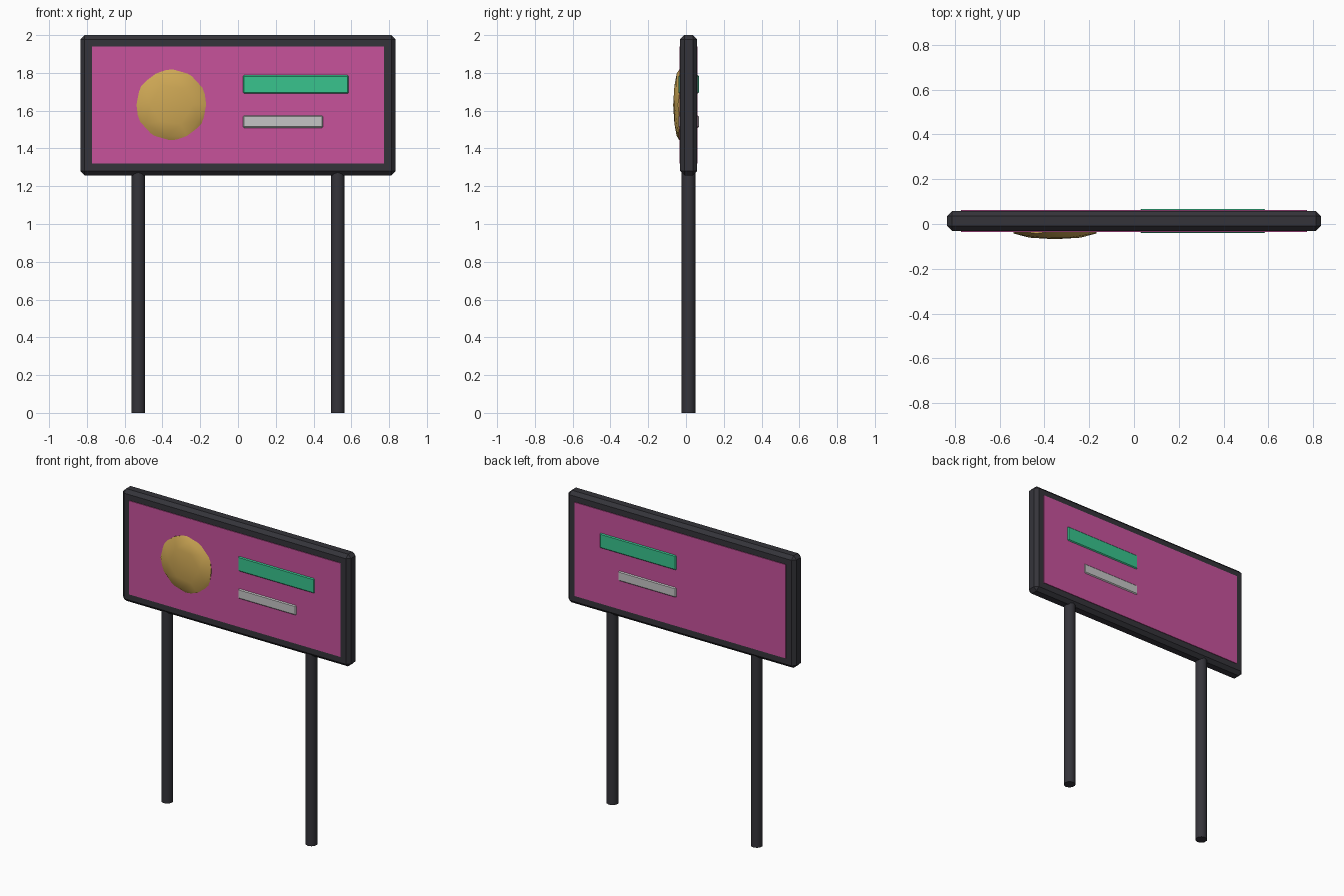
import bpy, bmesh
from mathutils import Matrix

if "Cube" in bpy.data.objects:
    bpy.data.objects.remove(bpy.data.objects["Cube"])

MID_Y = 0.0135      # centre plane of the sign
MID_Z = 1.629       # centre height of the board


def material(name, rgb):
    m = bpy.data.materials.new(name)
    m.diffuse_color = (*rgb, 1)
    m.use_nodes = True
    m.node_tree.nodes["Principled BSDF"].inputs["Base Color"].default_value = m.diffuse_color
    return m


FRAME = material("charcoal", (0.035, 0.034, 0.042))
PANEL = material("magenta", (0.57, 0.085, 0.33))
GREEN = material("green", (0.04, 0.55, 0.27))
GREY = material("light grey", (0.56, 0.56, 0.56))
GOLD = material("gold", (0.62, 0.39, 0.09))


def finish(name, bm, mat, smooth=None):
    me = bpy.data.meshes.new(name)
    bm.to_mesh(me)
    bm.free()
    ob = bpy.data.objects.new(name, me)
    bpy.context.collection.objects.link(ob)
    me.materials.append(mat)
    if smooth:
        bpy.ops.object.select_all(action='DESELECT')
        ob.select_set(True)
        bpy.context.view_layer.objects.active = ob
        bpy.ops.object.shade_smooth_by_angle(angle=smooth)
    return ob


def box(name, x0, x1, y0, y1, z0, z1, mat, bevel=0):
    bm = bmesh.new()
    bmesh.ops.create_cube(bm, size=1)
    bm.transform(Matrix.Translation(((x0 + x1) / 2, (y0 + y1) / 2, (z0 + z1) / 2))
                 @ Matrix.Diagonal((x1 - x0, y1 - y0, z1 - z0, 1)))
    if bevel:
        bmesh.ops.bevel(bm, geom=bm.edges[:], offset=bevel, segments=1,
                        affect='EDGES', profile=0.5)
    return finish(name, bm, mat)


# Chamfered board and the coloured panel showing on both faces
box("board_frame", -0.834, 0.834, MID_Y - 0.0445, MID_Y + 0.0445, 1.258, 2.0, FRAME, 0.022)
box("display_panel", -0.773, 0.773, MID_Y - 0.0485, MID_Y + 0.0485, 1.32, 1.94, PANEL)

# Raised bars, running through to the back
box("title_bar", 0.025, 0.588, MID_Y - 0.0545, MID_Y + 0.0545, 1.688, 1.79, GREEN, 0.008)
box("subtitle_bar", 0.025, 0.453, MID_Y - 0.0545, MID_Y + 0.0545, 1.507, 1.576, GREY, 0.008)

# Flattened faceted disc on the front
bm = bmesh.new()
bmesh.ops.create_icosphere(bm, subdivisions=2, radius=1)
bm.transform(Matrix.Translation((-0.353, -0.031, MID_Z + 0.002))
             @ Matrix.Diagonal((0.194, 0.037, 0.194, 1)))
finish("round_emblem", bm, GOLD, 0.7)

# Posts
for side, x in (("left", -0.528), ("right", 0.528)):
    bm = bmesh.new()
    bmesh.ops.create_cone(bm, cap_ends=True, segments=10, radius1=0.037,
                          radius2=0.037, depth=1.29)
    bm.transform(Matrix.Translation((x, MID_Y, 0.645)))
    finish(side + "_post", bm, FRAME, 0.7)
